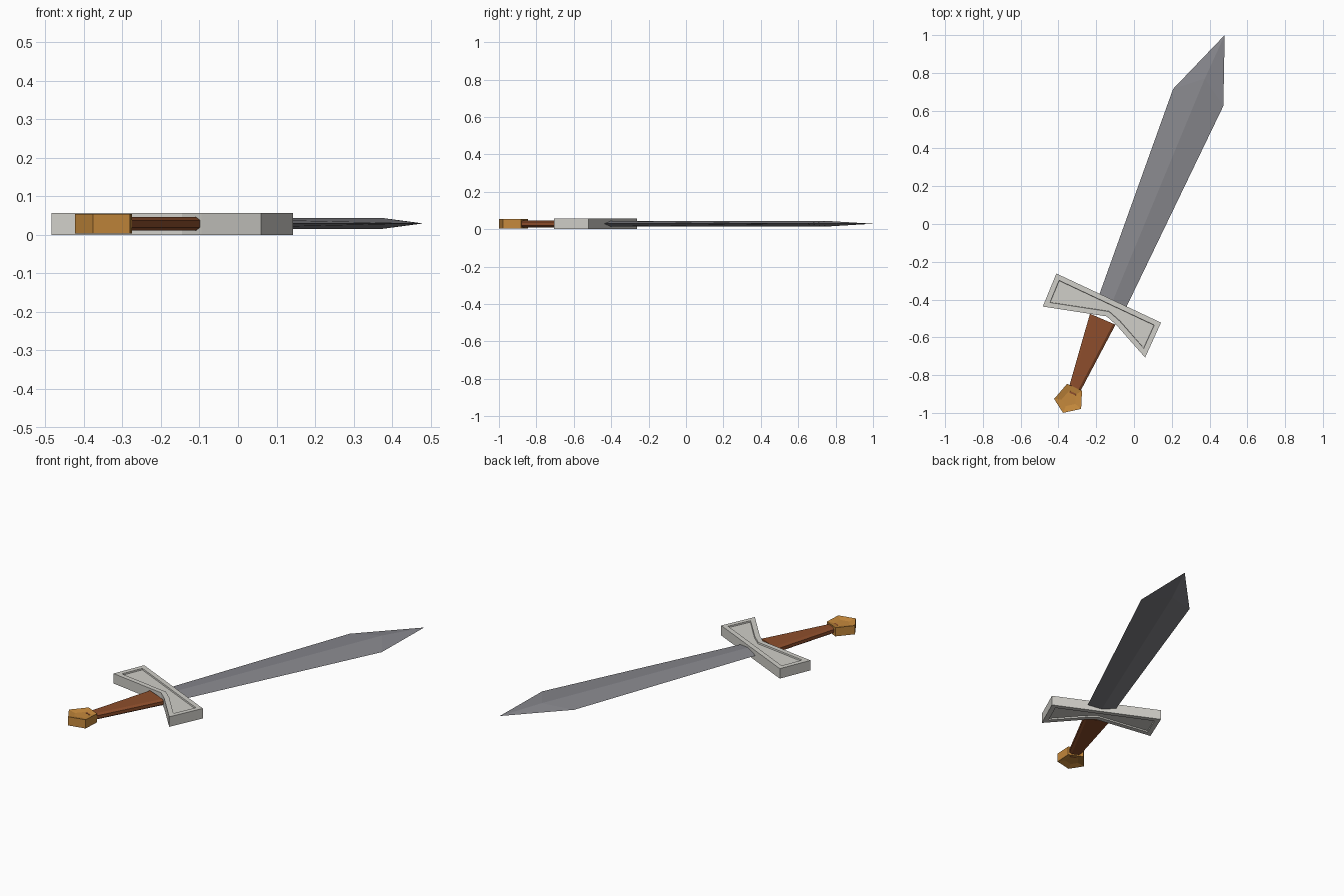
import bpy, bmesh
from mathutils import Vector

if "Cube" in bpy.data.objects:
    bpy.data.objects.remove(bpy.data.objects["Cube"])

MID = 0.0285  # height of the sword's flat middle plane


def material(name, rgb):
    m = bpy.data.materials.new(name)
    m.diffuse_color = (*rgb, 1)
    m.use_nodes = True
    m.node_tree.nodes["Principled BSDF"].inputs["Base Color"].default_value = m.diffuse_color
    return m


STEEL = material("blade steel", (0.245, 0.245, 0.268))
SILVER = material("pale silver", (0.63, 0.62, 0.58))
GOLD = material("gold", (0.56, 0.25, 0.045))
LEATHER = material("brown leather", (0.27, 0.076, 0.025))


def finish(bm, name, mat):
    bmesh.ops.recalc_face_normals(bm, faces=bm.faces[:])
    me = bpy.data.meshes.new(name)
    bm.to_mesh(me)
    bm.free()
    me.materials.append(mat)
    ob = bpy.data.objects.new(name, me)
    bpy.context.collection.objects.link(ob)
    return ob


def recessed_plate(name, outline, half, border, depth, mat):
    """Extruded outline with a sunken panel on its top and bottom."""
    bm = bmesh.new()
    low = [bm.verts.new((x, y, MID - half)) for x, y in outline]
    high = [bm.verts.new((x, y, MID + half)) for x, y in outline]
    n = len(outline)
    caps = [bm.faces.new(low[::-1]), bm.faces.new(high)]
    for i in range(n):
        j = (i + 1) % n
        bm.faces.new((low[i], low[j], high[j], high[i]))
    bmesh.ops.recalc_face_normals(bm, faces=bm.faces[:])
    bm.normal_update()
    for cap in caps:
        bmesh.ops.inset_region(bm, faces=[cap], thickness=border, depth=0,
                               use_even_offset=True)
        if name == "guard":   # straight-walled panel
            bmesh.ops.inset_region(bm, faces=[cap], thickness=0.002, depth=0)
        s = 1 if cap.calc_center_median().z > MID else -1
        for v in cap.verts:
            v.co.z -= s * depth
    return finish(bm, name, mat)


# Guard: bow-tie bar
recessed_plate("guard", [(-0.483, -0.437), (-0.145, -0.489), (-0.095, -0.533),
                         (0.059, -0.707), (0.143, -0.522), (-0.411, -0.262)],
               0.0285, 0.027, 0.008, SILVER)

# Pommel: pentagon with dished faces
recessed_plate("pommel", [(-0.423, -0.926), (-0.376, -1.0), (-0.28, -0.979),
                          (-0.275, -0.883), (-0.354, -0.846)],
               0.025, 0.032, 0.008, GOLD)

# Grip: tapered octagonal bar between pommel and guard
bm = bmesh.new()
rings = []
for left, right in (((-0.352, -0.89), (-0.298, -0.912)),
                    ((-0.233, -0.475), (-0.098, -0.533))):
    l, r = Vector(left), Vector(right)
    c, h = (l + r) / 2, (r - l) / 2
    u, w = h.normalized(), h.length
    section = [(w, -0.009), (w, 0.009), (w - 0.013, 0.018), (0.013 - w, 0.018),
               (-w, 0.009), (-w, -0.009), (0.013 - w, -0.018), (w - 0.013, -0.018)]
    rings.append([bm.verts.new((c.x + u.x * a, c.y + u.y * a, MID + z))
                  for a, z in section])
for i in range(8):
    j = (i + 1) % 8
    bm.faces.new((rings[0][i], rings[0][j], rings[1][j], rings[1][i]))
for ring in rings:
    bm.faces.new(ring)
finish(bm, "grip", LEATHER)

# Blade: diamond section with a ridge on both faces
bm = bmesh.new()
z0 = MID + 0.001
base_l, base_r, sh_l, sh_r, tip = [bm.verts.new((x, y, z0)) for x, y in (
    (-0.195, -0.405), (-0.056, -0.472), (0.207, 0.715), (0.473, 0.625), (0.48, 1.0))]
ridges = []
for s in (1, -1):
    a = bm.verts.new((-0.125, -0.438, z0 + s * 0.014))
    b = bm.verts.new((0.375, 0.77, z0 + s * 0.014))
    ridges.append(a)
    for f in ((base_l, a, b, sh_l), (a, base_r, sh_r, b), (sh_l, b, tip), (b, sh_r, tip)):
        bm.faces.new(f)
bm.faces.new((base_l, ridges[0], base_r, ridges[1]))
finish(bm, "blade", STEEL)
